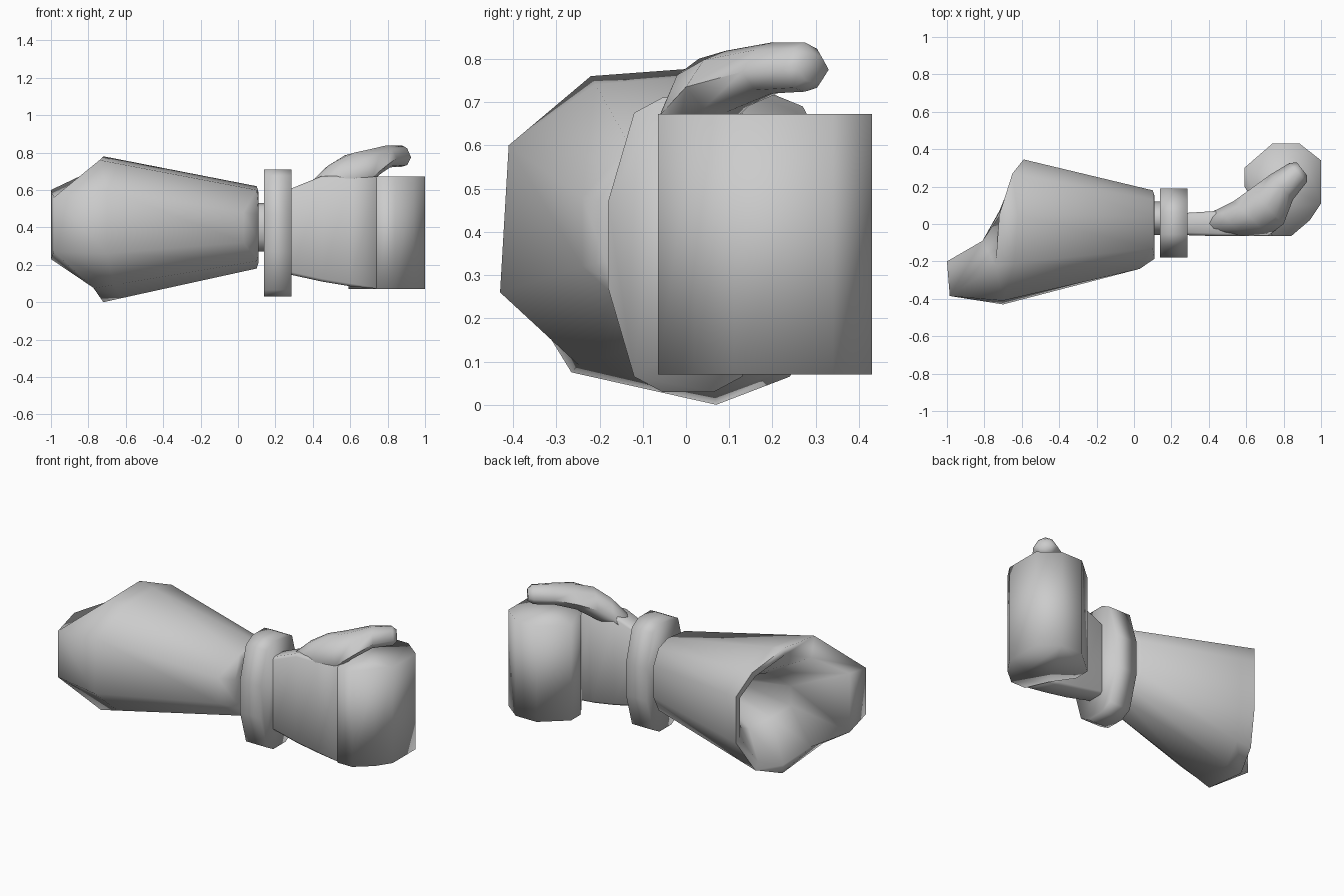
import bpy, bmesh, math
from mathutils import Vector

if "Cube" in bpy.data.objects:
    bpy.data.objects.remove(bpy.data.objects["Cube"])


def loft(name, rings, angle=60):
    """Skin a list of equal-length rings, cap both ends and smooth."""
    bm = bmesh.new()
    loops = [[bm.verts.new(p) for p in r] for r in rings]
    n = len(loops[0])
    for a, b in zip(loops, loops[1:]):
        for i in range(n):
            j = (i + 1) % n
            bm.faces.new((a[i], a[j], b[j], b[i]))
    bm.faces.new(loops[0][::-1])
    bm.faces.new(loops[-1])
    bmesh.ops.recalc_face_normals(bm, faces=bm.faces)
    me = bpy.data.meshes.new(name)
    bm.to_mesh(me)
    bm.free()
    ob = bpy.data.objects.new(name, me)
    bpy.context.collection.objects.link(ob)
    bpy.ops.object.select_all(action='DESELECT')
    bpy.context.view_layer.objects.active = ob
    ob.select_set(True)
    bpy.ops.object.shade_smooth_by_angle(angle=math.radians(angle))
    return ob


def slab(x, y0, y1, z0, z1, c=0.015):
    """Bevelled upright section across the arm."""
    return [(x, y0, z0 + c), (x, y0, z1 - c), (x, y0 + c, z1), (x, y1 - c, z1),
            (x, y1, z1 - c), (x, y1, z0 + c), (x, y1 - c, z0), (x, y0 + c, z0)]


def oval(x, cy, cz, ry, rz, n=12):
    return [(x, cy + ry * math.cos(math.tau * i / n), cz + rz * math.sin(math.tau * i / n))
            for i in range(n)]


# forearm sleeve: slanted mouth with a thick rolled lip, tapering to the wrist
rim = [(-.985, -.385, .56), (-.985, -.385, .27), (-.77, -.265, .075), (-.72, .07, 0),
       (-.65, .24, .065), (-.59, .345, .26), (-.59, .345, .55), (-.65, .27, .69),
       (-.72, .05, .78), (-.74, -.22, .76)]
end = [(.03, -.24, .48), (.03, -.24, .32), (.1, -.13, .22), (.1, .04, .18),
       (.1, .13, .2), (.1, .18, .3), (.1, .18, .5), (.1, .13, .59),
       (.1, .04, .62), (.1, -.13, .6)]
rim, end = [Vector(p) for p in rim], [Vector(p) for p in end]
swell = [a.lerp(b, .12) for a, b in zip(rim, end)]
swell[0], swell[1] = Vector((-.7, -.41, .6)), Vector((-.7, -.43, .26))
close = [Vector((.11, .03 + (p.y - .03) * .8, .4 + (p.z - .4) * .85)) for p in end]
lip = [Vector((p.x, p.y * .88, .4 + (p.z - .4) * .88)) for p in rim]
lip[0], lip[1] = Vector((-1, -.2, .6)), Vector((-1, -.2, .23))
lip[2], lip[9] = Vector((-.81, -.09, .13)), Vector((-.81, -.09, .69))
bowl = [Vector((-.56 + .06 * (p.y > 0), .06 + p.y * .42, .4 + (p.z - .4) * .42)) for p in rim]
bowl[0].x = bowl[1].x = -.66
pit = [Vector((-.3, .03 + p.y * .2, .4 + (p.z - .4) * .22)) for p in rim]
loft("forearm_sleeve", [pit, bowl, lip, rim, swell, end, close], 100)

# wrist stub joining sleeve and cuff
loft("wrist", [oval(.05, .03, .4, .09, .13), oval(.2, .03, .4, .09, .13)])

# cuff ring
half = [(.185, .1), (.125, .305), (.06, .34)]
prof = half + [(-a, b) for a, b in reversed(half)]
prof = prof + [(-a, -b) for a, b in prof]
loft("cuff", [[(x, .005 + a, .37 + b) for a, b in prof] for x in (.14, .285)], 95)

# palm
loft("palm", [slab(.2, -.055, .055, .16, .58), slab(.29, -.06, .06, .145, .61),
              slab(.45, -.065, .07, .11, .675), slab(.6, -.065, .07, .085, .675),
              slab(.75, -.064, .06, .072, .671, .004)], 95)

# curled fingers as one faceted roll
roll = [(.74, -.065), (.84, -.065), (.94, .02), (1, .11), (1, .34), (.885, .43),
        (.74, .43), (.59, .3), (.59, .2), (.68, .07)]
loft("curled_fingers", [[(x, y, z) for x, y in roll] for z in (.07, .672)], 95)

# thumb: grows out of the palm edge and rests above the fingers
thumb = [  # per section: front edge x,y,z  back edge x,y,z  half thickness
    (.40, -.06, .60, .40, .06, .60, .05),
    (.58, -.065, .66, .45, .08, .66, .085),
    (.72, -.06, .67, .53, .12, .71, .105),
    (.80, .0, .735, .62, .185, .745, .075),
    (.85, .13, .77, .73, .265, .775, .062),
    (.925, .225, .775, .83, .325, .775, .06),
    (.925, .26, .775, .87, .33, .775, .035)]
rings = []
for ax, ay, az, bx, by, bz, t in thumb:
    a, b, up = Vector((ax, ay, az)), Vector((bx, by, bz)), Vector((0, 0, t))
    rings.append([a, a.lerp(b, .22) + up * .8, a.lerp(b, .5) + up * 1.05, a.lerp(b, .78) + up * .8,
                  b, a.lerp(b, .78) - up * .7, a.lerp(b, .5) - up * .85, a.lerp(b, .22) - up * .7])
loft("thumb", rings, 80)
